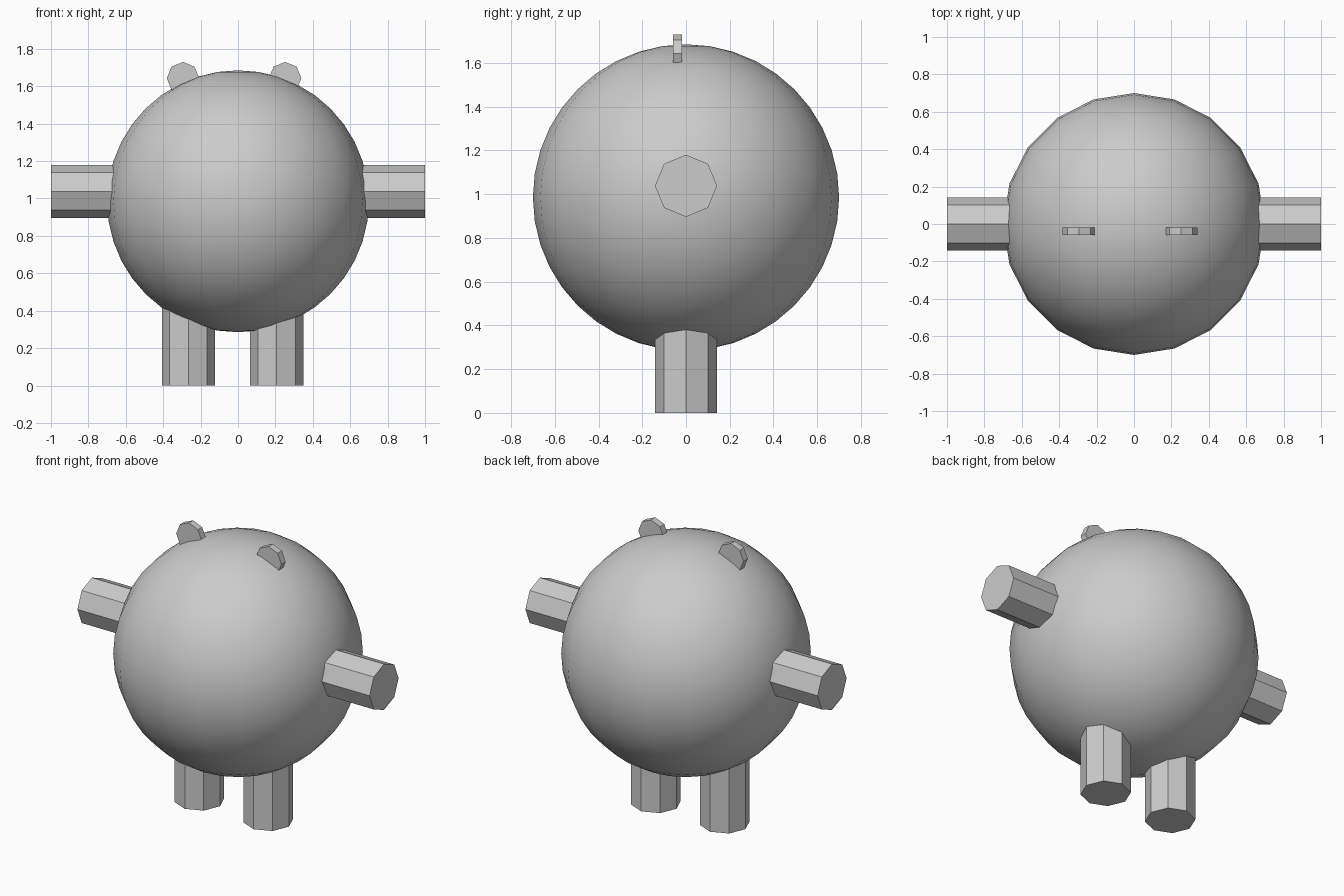
import bpy
from math import pi

if "Cube" in bpy.data.objects:
    bpy.data.objects.remove(bpy.data.objects["Cube"])


def octagon(name, radius, depth, location, rotation=(0, 0, 0)):
    """Flat-shaded eight-sided cylinder with corners on its axes."""
    bpy.ops.mesh.primitive_cylinder_add(vertices=8, radius=radius, depth=depth,
                                        location=location, rotation=rotation)
    bpy.context.object.name = name


# round body
bpy.ops.mesh.primitive_uv_sphere_add(segments=20, ring_count=20, radius=0.7,
                                     location=(0, 0, 0.985))
bpy.context.object.name = "body"
bpy.ops.object.shade_smooth()

# arms, sunk into the body
for side, sign in (("left", -1), ("right", 1)):
    octagon(side + "_arm", 0.142, 0.5, (sign * 0.75, 0, 1.038), (0, pi / 2, 0))

# legs and ears, placed slightly off-centre
for side, leg_x, ear_x in (("left", -0.265, -0.294), ("right", 0.207, 0.252)):
    octagon(side + "_leg", 0.142, 0.55, (leg_x, 0, 0.275))
    octagon(side + "_ear", 0.087, 0.042, (ear_x, -0.039, 1.643), (pi / 2, 0, 0))
